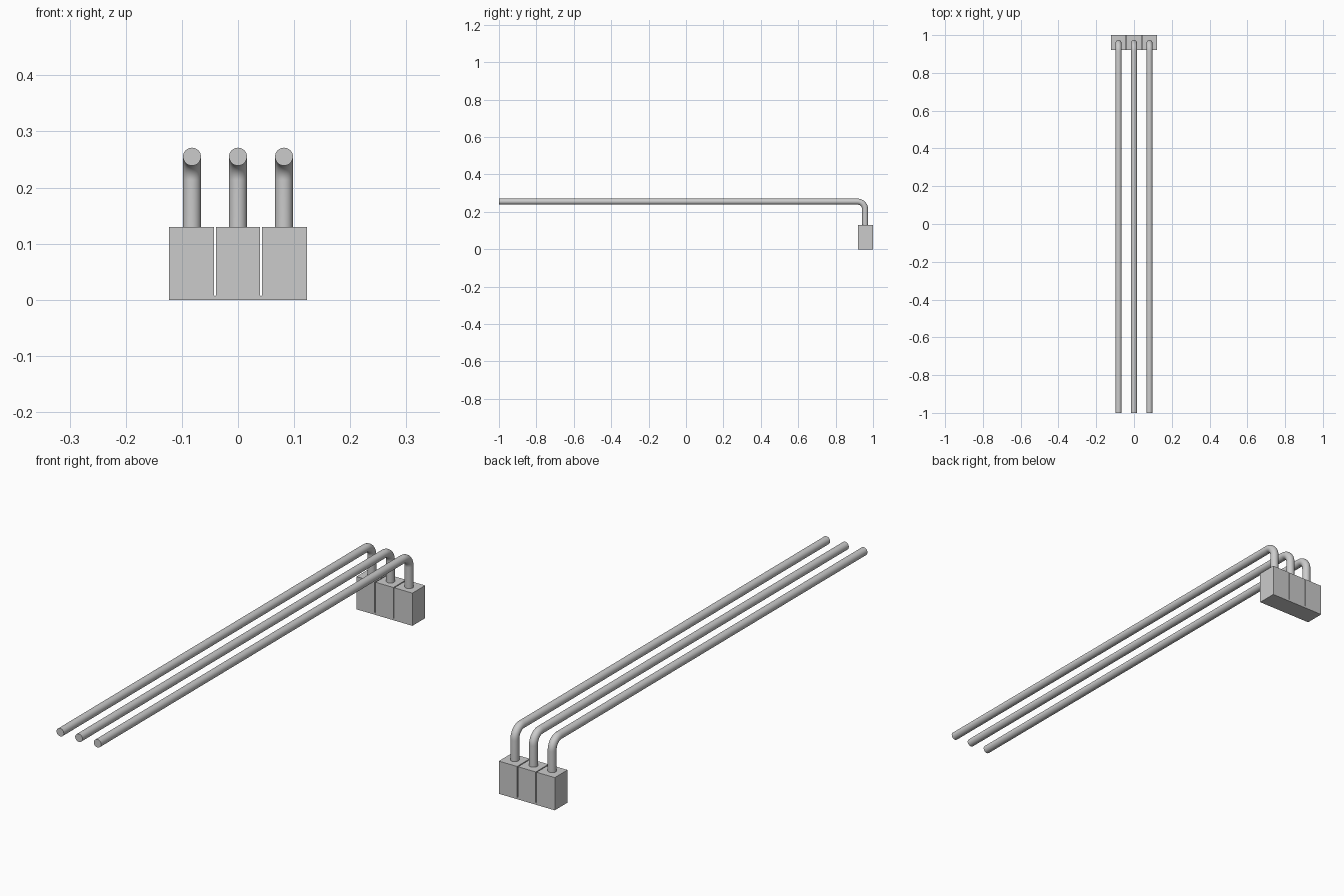
import bpy, bmesh, math
from mathutils import Vector

if "Cube" in bpy.data.objects:
    bpy.data.objects.remove(bpy.data.objects["Cube"])

grey = bpy.data.materials.new("plain grey")
grey.diffuse_color = (0.6, 0.6, 0.6, 1)
grey.use_nodes = True
grey.node_tree.nodes["Principled BSDF"].inputs["Base Color"].default_value = grey.diffuse_color

PITCH = 0.082                       # spacing of the three pins
HALF_W, HEIGHT = 0.123, 0.13        # housing size
Y0, Y1 = 0.92, 1.0
SLIT_X, SLIT_R, SLIT_Z = 0.041, 0.0018, 0.007
WIRE_R, WIRE_Z, WIRE_Y, BEND = 0.016, 0.255, 0.958, 0.042


def make_object(name, bm):
    bmesh.ops.recalc_face_normals(bm, faces=bm.faces[:])
    mesh = bpy.data.meshes.new(name)
    bm.to_mesh(mesh)
    bm.free()
    mesh.materials.append(grey)
    obj = bpy.data.objects.new(name, mesh)
    bpy.context.collection.objects.link(obj)
    return obj


# Connector housing: comb profile with two narrow round-bottomed slits
profile = [(-HALF_W, HEIGHT), (-HALF_W, 0), (HALF_W, 0), (HALF_W, HEIGHT)]
for cx in (SLIT_X, -SLIT_X):
    profile.append((cx + SLIT_R, HEIGHT))
    for i in range(7):
        a = -math.pi * i / 6
        profile.append((cx + SLIT_R * math.cos(a),
                        SLIT_Z + SLIT_R + SLIT_R * math.sin(a)))
    profile.append((cx - SLIT_R, HEIGHT))
bm = bmesh.new()
face = bm.faces.new([bm.verts.new((x, Y0, z)) for x, z in profile])
ext = bmesh.ops.extrude_face_region(bm, geom=[face])
bmesh.ops.translate(bm, vec=(0, Y1 - Y0, 0),
                    verts=[v for v in ext["geom"] if isinstance(v, bmesh.types.BMVert)])
bmesh.ops.triangulate(bm, faces=[f for f in bm.faces if len(f.verts) > 4])
make_object("connector_housing", bm)


# Bent wires: round section swept up from the housing, then forward
def wire(name, x, sides=32, steps=12):
    stations = [(WIRE_Y, HEIGHT - 0.005, 0.0)]
    for i in range(steps + 1):
        a = math.pi / 2 * i / steps
        stations.append((WIRE_Y - BEND + BEND * math.cos(a),
                         WIRE_Z - BEND + BEND * math.sin(a), a))
    stations.append((-1.0, WIRE_Z, math.pi / 2))
    bm = bmesh.new()
    rings = []
    for y, z, a in stations:
        out = Vector((0, math.cos(a), math.sin(a)))
        rings.append([bm.verts.new(Vector((x, y, z))
                      + Vector((1, 0, 0)) * WIRE_R * math.cos(t)
                      + out * WIRE_R * math.sin(t))
                      for t in (2 * math.pi * k / sides for k in range(sides))])
    for r, s in zip(rings, rings[1:]):
        for k in range(sides):
            n = (k + 1) % sides
            bm.faces.new((r[k], r[n], s[n], s[k]))
    bm.faces.new(rings[0])
    bm.faces.new(rings[-1])
    obj = make_object(name, bm)
    bpy.ops.object.select_all(action='DESELECT')
    obj.select_set(True)
    bpy.context.view_layer.objects.active = obj
    bpy.ops.object.shade_smooth_by_angle(angle=math.radians(35))


for name, i in (("left_wire", -1), ("middle_wire", 0), ("right_wire", 1)):
    wire(name, i * PITCH)
